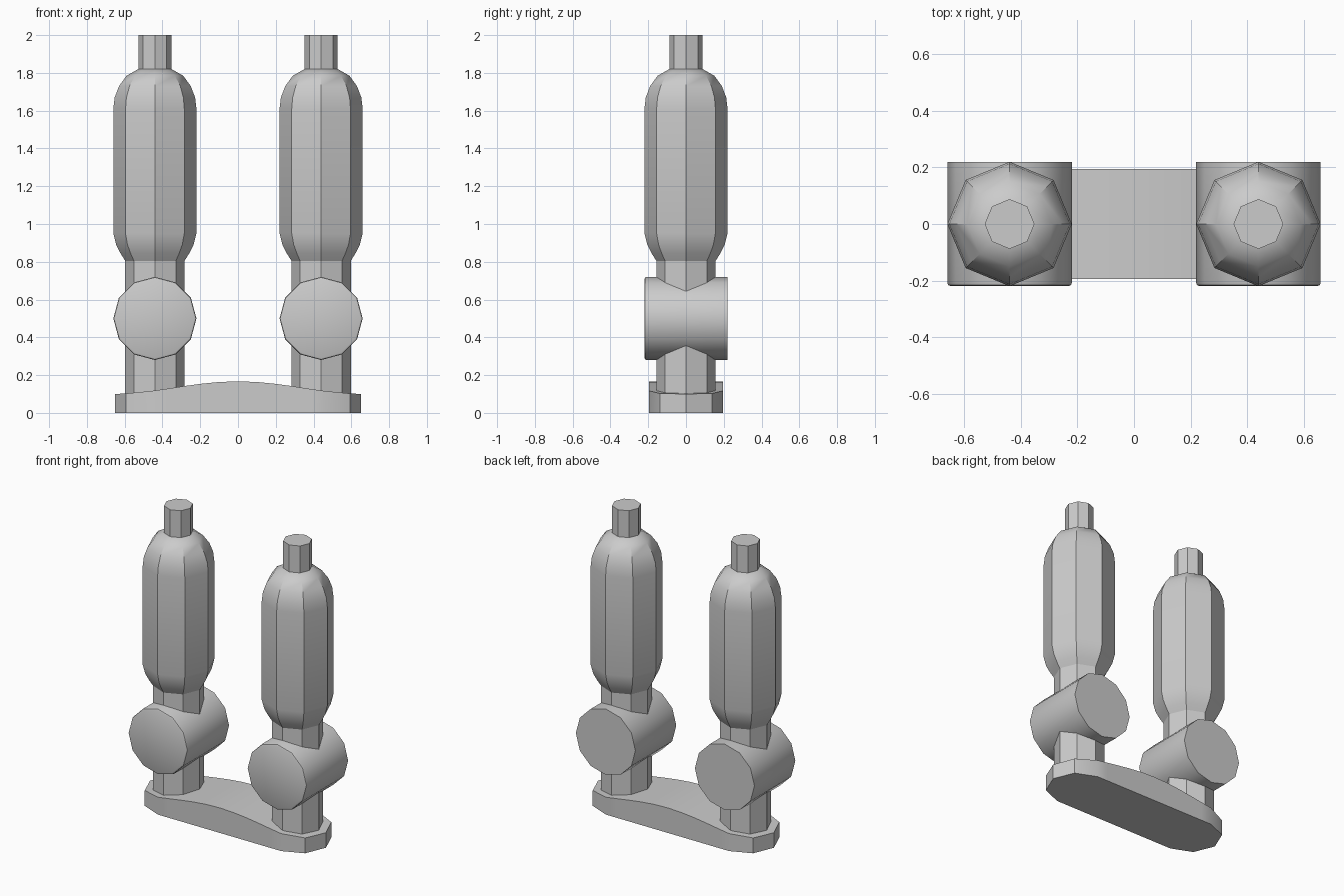
import bpy, bmesh, math

cube = bpy.data.objects.get("Cube")
if cube:
    bpy.data.objects.remove(cube, do_unlink=True)

grey = bpy.data.materials.new("plain_grey")
grey.use_nodes = True
grey.diffuse_color = (0.6, 0.6, 0.6, 1)
bsdf = next(n for n in grey.node_tree.nodes if n.type == 'BSDF_PRINCIPLED')
bsdf.inputs["Base Color"].default_value = (0.6, 0.6, 0.6, 1)


def finish(name, bm, angle):
    bmesh.ops.recalc_face_normals(bm, faces=bm.faces[:])
    mesh = bpy.data.meshes.new(name)
    bm.to_mesh(mesh)
    bm.free()
    mesh.materials.append(grey)
    obj = bpy.data.objects.new(name, mesh)
    bpy.context.collection.objects.link(obj)
    bpy.ops.object.select_all(action='DESELECT')
    obj.select_set(True)
    bpy.context.view_layer.objects.active = obj
    bpy.ops.object.shade_smooth_by_angle(angle=math.radians(angle))
    return obj


def lathe(name, profile, sides, angle):
    """Closed solid from (radius, height) rings, corners on the axes."""
    bm = bmesh.new()
    turns = [2 * math.pi * i / sides for i in range(sides)]
    rings = [[bm.verts.new((r * math.cos(t), r * math.sin(t), z)) for t in turns]
             for r, z in profile]
    for low, high in zip(rings, rings[1:]):
        for i in range(sides):
            j = (i + 1) % sides
            bm.faces.new((low[i], low[j], high[j], high[i]))
    bm.faces.new(rings[0])
    bm.faces.new(rings[-1])
    return finish(name, bm, angle)


# Base plate: arched top, stadium outline with three-cornered ends
half_width, end_centre = 0.195, 0.455
half_outline = [(x, half_width) for x in (0, 0.1, 0.2, 0.3, 0.38, end_centre)]
half_outline += [(end_centre + half_width * math.sin(math.pi / 4),
                  half_width * math.cos(math.pi / 4)),
                 (end_centre + half_width, 0)]
stations = [(-x, y) for x, y in reversed(half_outline[1:])] + half_outline


def arch(x):
    return 0.1 + 0.067 * (0.5 + 0.5 * math.cos(math.pi * min(abs(x) / 0.68, 1)))


bm = bmesh.new()
rows = []
for x, y in stations:
    sides = (-y, y) if y else (0,)
    rows.append([(bm.verts.new((x, s, 0)), bm.verts.new((x, s, arch(x)))) for s in sides])
for a, b in zip(rows, rows[1:]):
    for level in (0, 1):
        corners = [p[level] for p in a] + [p[level] for p in reversed(b)]
        bm.faces.new(corners)
    for k in (0, -1):
        bm.faces.new((a[k][0], b[k][0], b[k][1], a[k][1]))
finish("base_plate", bm, 30)

# Two identical stacks on the plate
for side, x in (("left", 0.44), ("right", -0.44)):
    column = lathe(side + "_column", [(0.157, 0.05), (0.157, 0.82)], 8, 30)
    column.location.x = x

    body = lathe(side + "_body", [(0.157, 0.805), (0.182, 0.845), (0.205, 0.89),
                                  (0.22, 0.95), (0.22, 1.61), (0.213, 1.67),
                                  (0.19, 1.73), (0.15, 1.785), (0.088, 1.82)], 8, 35)
    body.location.x = x

    spout = lathe(side + "_spout", [(0.088, 1.8), (0.088, 2.0)], 8, 30)
    spout.location.x = x

    # Cross drum lying front to back, front rim softened
    drum = lathe(side + "_drum", [(0.22, -0.22), (0.22, 0.208), (0.217, 0.216),
                                  (0.208, 0.22)], 12, 35)
    drum.rotation_euler.x = math.pi / 2
    drum.location = (x, 0, 0.5)
